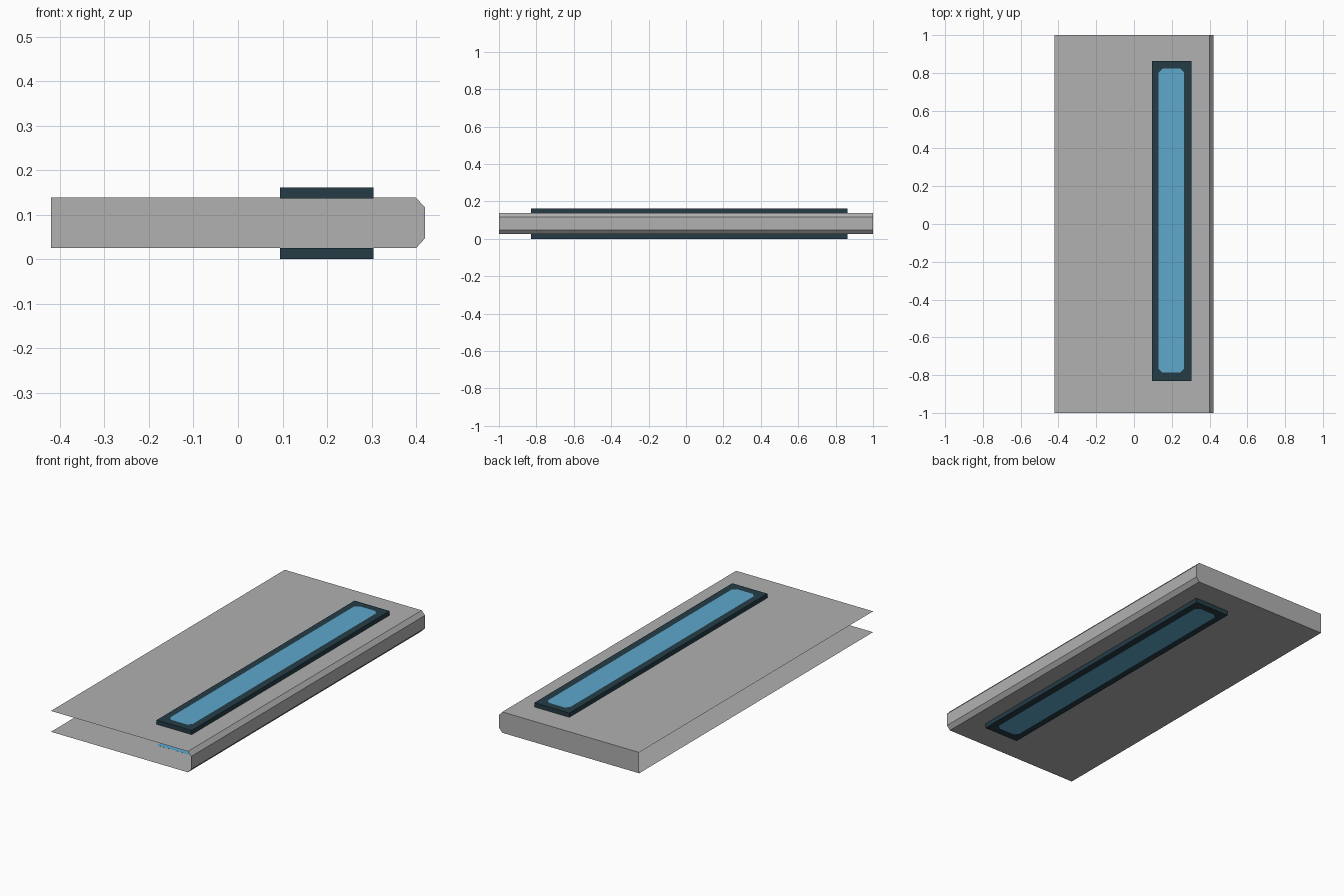
import bpy, bmesh

if "Cube" in bpy.data.objects:
    bpy.data.objects.remove(bpy.data.objects["Cube"])

def material(name, rgb):
    m = bpy.data.materials.new(name)
    m.diffuse_color = (*rgb, 1)
    m.use_nodes = True
    m.node_tree.nodes["Principled BSDF"].inputs["Base Color"].default_value = m.diffuse_color
    return m

GREY = material("slab grey", (0.44, 0.44, 0.44))
DARK = material("frame dark teal", (0.018, 0.045, 0.062))
BLUE = material("glass blue", (0.112, 0.39, 0.60))

Z_MID, Z_TOP = 0.0805, 0.161

def finish(bm, name, mats):
    me = bpy.data.meshes.new(name)
    bm.to_mesh(me)
    bm.free()
    for m in mats:
        me.materials.append(m)
    ob = bpy.data.objects.new(name, me)
    bpy.context.collection.objects.link(ob)
    return ob

# Slab: hollow shell, bevelled right edge, open on the left and front
profile = [(-0.42, 0.025), (0.40, 0.025), (0.42, 0.047),
           (0.42, 0.116), (0.40, 0.138), (-0.42, 0.138)]
bm = bmesh.new()
front = [bm.verts.new((x, -1, z)) for x, z in profile]
back = [bm.verts.new((x, 1, z)) for x, z in profile]
for i in range(len(profile) - 1):
    bm.faces.new((front[i + 1], front[i], back[i], back[i + 1]))
bm.faces.new(back[::-1])
finish(bm, "door_slab", [GREY])

# Window: raised box whose outer face is a dark border around cut-corner glass
def window(name, side):
    x0, x1, y0, y1 = 0.094, 0.304, -0.83, 0.863
    a0, a1, b0, b1, c = 0.131, 0.265, -0.787, 0.823, 0.02
    z_out = Z_MID + side * Z_TOP / 2
    z_in = Z_MID + side * 0.0553
    bm = bmesh.new()
    corners = [(x0, y0), (x1, y0), (x1, y1), (x0, y1)]
    out = [bm.verts.new((x, y, z_out)) for x, y in corners]
    inn = [bm.verts.new((x, y, z_in)) for x, y in corners]
    # two glass points per corner, in the same turning order
    pts = [(a0, b0 + c), (a0 + c, b0), (a1 - c, b0), (a1, b0 + c),
           (a1, b1 - c), (a1 - c, b1), (a0 + c, b1), (a0, b1 - c)]
    g = [bm.verts.new((x, y, z_out)) for x, y in pts]
    for i in range(4):
        j = (i + 1) % 4
        bm.faces.new((inn[i], inn[j], out[j], out[i]))
        bm.faces.new((out[i], out[j], g[2 * j], g[2 * i + 1]))
        bm.faces.new((out[i], g[2 * i + 1], g[2 * i]))
    for ring in (g, inn):
        bm.faces.new(ring).material_index = 1
    bmesh.ops.recalc_face_normals(bm, faces=bm.faces)
    finish(bm, name, [DARK, BLUE])

window("window_upper", 1)
window("window_lower", -1)
